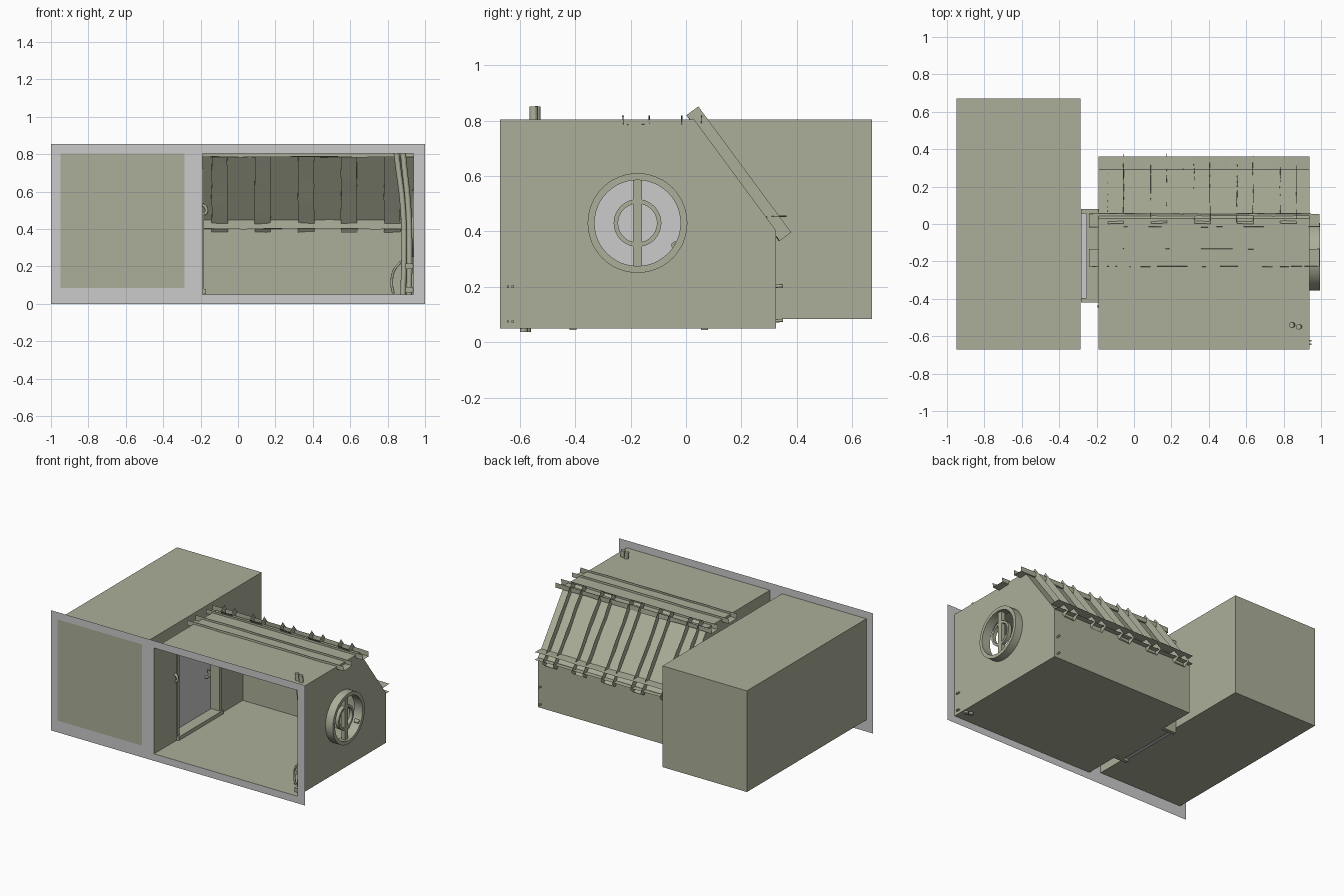
import bpy, bmesh, math, random
from mathutils import Vector

if "Cube" in bpy.data.objects:
    bpy.data.objects.remove(bpy.data.objects["Cube"])

random.seed(4)
mat = bpy.data.materials.new("painted_plaster")
mat.diffuse_color = (0.41, 0.43, 0.32, 1)
mat.use_nodes = True
mat.node_tree.nodes["Principled BSDF"].inputs["Base Color"].default_value = mat.diffuse_color
F, B = -0.672, 0.672               # front and back limits


def finish(bm, name, coloured=True, smooth=False):
    me = bpy.data.meshes.new(name)
    bm.to_mesh(me)
    bm.free()
    ob = bpy.data.objects.new(name, me)
    bpy.context.collection.objects.link(ob)
    if coloured:
        me.materials.append(mat)
    if smooth:
        bpy.ops.object.select_all(action='DESELECT')
        ob.select_set(True)
        bpy.context.view_layer.objects.active = ob
        bpy.ops.object.shade_smooth_by_angle(angle=math.radians(35))
    return ob


def sheet(name, loops, coloured=True):
    """Thin flat panel: first loop is the outline, the others are holes."""
    bm = bmesh.new()
    edges = []
    for loop in loops:
        vs = [bm.verts.new(p) for p in loop]
        edges += [bm.edges.new((vs[i - 1], vs[i])) for i in range(len(vs))]
    bmesh.ops.triangle_fill(bm, use_beauty=True, edges=edges)
    return finish(bm, name, coloured)


def box(name, x, y, z, coloured=True):
    bm = bmesh.new()
    bmesh.ops.create_cube(bm, size=1)
    for v in bm.verts:
        v.co = [r[0] if c < 0 else r[1] for c, r in zip(v.co, (x, y, z))]
    return finish(bm, name, coloured)


def shell(name, x, profile):
    """Room sides swept along x from an open (y, z) profile."""
    bm = bmesh.new()
    rows = [[bm.verts.new((px, y, z)) for y, z in profile] for px in x]
    for i in range(len(profile) - 1):
        bm.faces.new((rows[0][i], rows[0][i + 1], rows[1][i + 1], rows[1][i]))
    return finish(bm, name)


def channel(name, start, end, side, out, width, depth, segs=10, wob=0.003):
    """Hollow rough-hewn beam: a web with two flanges, open towards 'out'."""
    start, end, side, out = map(Vector, (start, end, side, out))
    bm = bmesh.new()
    rows = []
    for i in range(segs + 1):
        c = start.lerp(end, i / segs)
        row = []
        for s, d in ((-1, depth), (-1, 0), (1, 0), (1, depth)):
            p = c + side * (s * width / 2 + random.uniform(-wob, wob)) + out * d
            if d == 0:
                p += out * random.uniform(-wob, wob)
            row.append(bm.verts.new(p))
        rows.append(row)
    for a, b in zip(rows, rows[1:]):
        for j in range(3):
            bm.faces.new((a[j], b[j], b[j + 1], a[j + 1]))
    return finish(bm, name, smooth=True)


def circle(x, cy, cz, r, n=48):
    return [(x, cy + r * math.cos(2 * math.pi * i / n),
             cz + r * math.sin(2 * math.pi * i / n)) for i in range(n)]


def ring(name, x, cy, cz, r_in, r_out):
    bm = bmesh.new()
    loops = [[bm.verts.new(p) for p in circle(px, cy, cz, r)]
             for px, r in ((x[0], r_in), (x[0], r_out), (x[1], r_out), (x[1], r_in))]
    for k in range(4):
        a, b = loops[k], loops[(k + 1) % 4]
        for i in range(len(a)):
            j = (i + 1) % len(a)
            bm.faces.new((a[i], a[j], b[j], b[i]))
    bmesh.ops.recalc_face_normals(bm, faces=bm.faces)
    return finish(bm, name, smooth=True)


def pipe(name, pts, r):
    cu = bpy.data.curves.new(name, 'CURVE')
    cu.dimensions = '3D'
    cu.bevel_depth, cu.bevel_resolution, cu.resolution_u = r, 2, 6
    cu.use_fill_caps = True
    sp = cu.splines.new('BEZIER')
    sp.bezier_points.add(len(pts) - 1)
    for bp, p in zip(sp.bezier_points, pts):
        bp.co = p
        bp.handle_left_type = bp.handle_right_type = 'AUTO'
    ob = bpy.data.objects.new(name, cu)
    bpy.context.collection.objects.link(ob)
    cu.materials.append(mat)
    bpy.ops.object.select_all(action='DESELECT')
    ob.select_set(True)
    bpy.context.view_layer.objects.active = ob
    bpy.ops.object.convert(target='MESH')
    return ob


def rect(x, z):
    return [(x[0], F, z[0]), (x[1], F, z[0]), (x[1], F, z[1]), (x[0], F, z[1])]


# Grey front frame with the two openings
LX, LZ = (-0.95, -0.285), (0.083, 0.803)
RX, RZ = (-0.19, 0.938), (0.05, 0.803)
sheet("front_frame", [rect((-1, 1), (0, 0.855)), rect(LX, LZ), rect(RX, RZ)], False)

# Left room: plain box, open at the front
shell("left_room_shell", LX, [(F, LZ[1]), (F, LZ[0]), (B, LZ[0]), (B, LZ[1]), (F, LZ[1])])
for name, x in (("left_room_outer_wall", LX[0]), ("left_room_inner_wall", LX[1])):
    sheet(name, [[(x, F, LZ[0]), (x, B, LZ[0]), (x, B, LZ[1]), (x, F, LZ[1])]])

# Right room: floor, back wall, sloping glazing and ceiling
BY, SZ, SY = 0.325, 0.403, 0.03
prof = [(F, RZ[0]), (BY, RZ[0]), (BY, SZ), (SY, RZ[1]), (F, RZ[1])]
shell("right_room_shell", RX, prof)

# End walls: one with the round window hole, one with the doorway
WY, WZ = -0.175, 0.43
x = RX[1]
sheet("window_wall", [[(x, y, z) for y, z in prof], circle(x, WY, WZ, 0.168)])
D0, D1, DZ = -0.395, 0.055, 0.70
notch = [prof[0], (D0, RZ[0]), (D0, DZ), (D1, DZ), (D1, RZ[0])] + prof[1:]
sheet("door_wall", [[(RX[0], y, z) for y, z in notch]])

# Door, its jambs, lintel, sill and handle
box("door", (-0.284, -0.255), (D0, D1), (0.06, DZ), False)
for name, y in (("door_jamb_front", (D0 - 0.025, D0)), ("door_jamb_back", (D1, D1 + 0.025))):
    box(name, (-0.284, -0.183), y, (0.044, DZ + 0.025))
box("door_lintel", (-0.255, -0.183), (D0, D1), (DZ, DZ + 0.025))
box("door_sill", (-0.25, -0.172), (D0 - 0.025, D1 + 0.025), (0.052, 0.078))
pipe("door_handle", [(-0.257, 0.0, 0.32), (-0.23, 0.0, 0.335), (-0.23, 0.0, 0.38)], 0.009)

# Wall hook beside the door
pipe("wall_hook", [(-0.19, -0.44, 0.53), (-0.172, -0.44, 0.515), (-0.172, -0.44, 0.485),
                   (-0.182, -0.44, 0.48)], 0.009)

# Ceiling beams and the beam along the foot of the glazing
for name, y, w in (("ceiling_beam_front", -0.18, 0.095), ("ceiling_beam_ridge", 0.02, 0.07)):
    channel(name, (-0.24, y, 0.785), (0.992, y, 0.785), (0, 1, 0), (0, 0, 1), w, 0.033)
channel("sill_beam", (-0.19, 0.29, 0.428), (0.938, 0.29, 0.428),
        (0, 0, 1), (0, 1, 0), 0.055, 0.072)

# Sloping rafters across the glazing
d = Vector((0, BY - SY, SZ - RZ[1])).normalized()
n = Vector((0, -d.z, d.y))
top = Vector((0, SY, RZ[1])) - d * 0.03
for i in range(5):
    px = -0.098 + i * 0.2305
    a = top + Vector((px, 0, 0)) - n * 0.012
    channel(f"rafter_{i + 1}", a, a + d * 0.565, (1, 0, 0), n, 0.085, 0.052, 7)

# Round window: deep outer ring, inner ring, twin mullion halves
ring("window_outer_ring", (0.93, 0.995), WY, WZ, 0.155, 0.18)
ring("window_inner_ring", (0.95, 0.975), WY, WZ, 0.07, 0.086)
box("window_mullion", (0.948, 0.978), (WY - 0.016, WY + 0.016), (WZ - 0.156, WZ + 0.156))
ring("window_latch", (0.95, 0.985), WY + 0.135, WZ - 0.08, 0.004, 0.013)

# Pair of bent pipes in the front corner, with clamps through the wall
pipe("pipe_inner", [(0.842, -0.54, 0.85), (0.85, -0.54, 0.78), (0.883, -0.55, 0.5),
                    (0.888, -0.565, 0.25), (0.882, -0.575, 0.037)], 0.015)
pipe("pipe_outer", [(0.88, -0.55, 0.85), (0.885, -0.55, 0.78), (0.912, -0.56, 0.5),
                    (0.917, -0.575, 0.25), (0.915, -0.585, 0.037)], 0.015)
for k, z in enumerate((0.075, 0.2)):
    box(f"pipe_clamp_{k}", (0.895, 0.935), (-0.645, -0.56), (z - 0.014, z + 0.014))
    for j, y in enumerate((-0.642, -0.625)):
        box(f"clamp_bolt_{k}_{j}", (0.91, 0.95), (y - 0.004, y + 0.004), (z - 0.004, z + 0.004))
    pipe(f"back_peg_{k}", [(0.915, 0.30, z), (0.915, 0.35, z + 0.004)], 0.006)

# Drooping hose on the floor next to the pipes
pipe("floor_hose", [(0.872, -0.55, 0.225), (0.835, -0.545, 0.18), (0.822, -0.54, 0.11),
                    (0.83, -0.54, 0.055)], 0.007)
